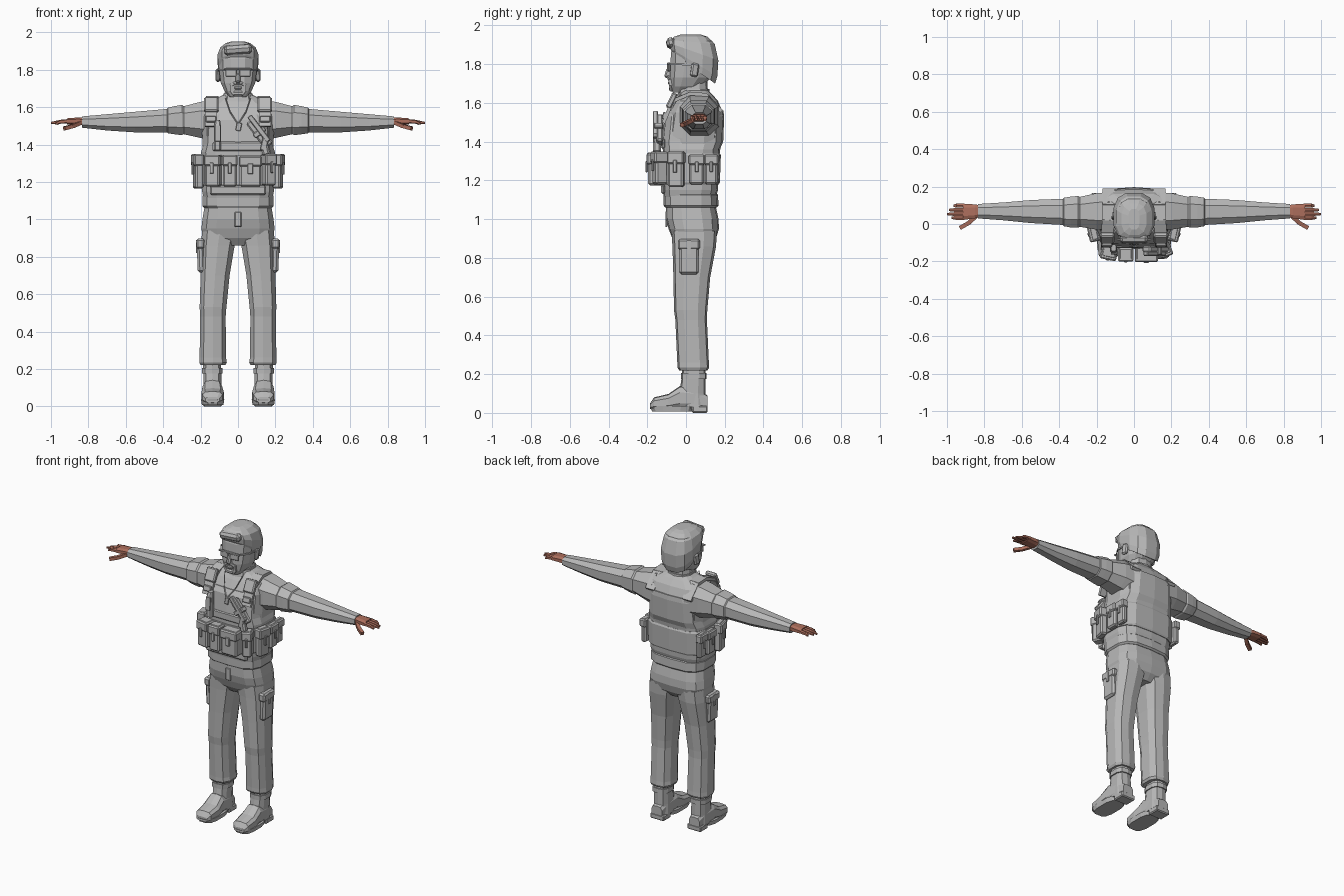
import bpy, bmesh, math
from mathutils import Vector, Matrix


def material(name, rgb):
    m = bpy.data.materials.new(name)
    m.diffuse_color = (*rgb, 1)
    return m


GREY = material("grey cloth", (0.48, 0.48, 0.48))
SKIN = material("brown skin", (0.42, 0.16, 0.11))


def finish(name, bm, mat=GREY):
    bmesh.ops.recalc_face_normals(bm, faces=bm.faces)
    me = bpy.data.meshes.new(name)
    bm.to_mesh(me)
    bm.free()
    me.materials.append(mat)
    ob = bpy.data.objects.new(name, me)
    bpy.context.collection.objects.link(ob)
    return ob


def loft(name, axis, rings, n=8, p=0.8, mat=GREY):
    """Rings are (position, a0, a1, b0, b1[, tilt]): extents on the other two axes."""
    bm = bmesh.new()
    loops = []
    big = math.cos(math.pi / n) ** p
    for t, a0, a1, b0, b1, *tilt in rings:
        loop = []
        for i in range(n):
            ang = 2 * math.pi * (i + 0.5) / n
            c, s = math.cos(ang), math.sin(ang)
            u = math.copysign(abs(c) ** p, c) / big
            v = math.copysign(abs(s) ** p, s) / big
            u, v = max(-1, min(1, u)), max(-1, min(1, v))
            a = (a0 + a1) / 2 + u * (a1 - a0) / 2
            b = (b0 + b1) / 2 + v * (b1 - b0) / 2
            k = t + (tilt[0] * v if tilt else 0)
            loop.append(bm.verts.new({'x': (k, a, b), 'y': (a, k, b), 'z': (a, b, k)}[axis]))
        loops.append(loop)
    for lo, hi in zip(loops, loops[1:]):
        for i in range(n):
            j = (i + 1) % n
            bm.faces.new((lo[i], lo[j], hi[j], hi[i]))
    bm.faces.new(loops[0])
    bm.faces.new(loops[-1])
    return finish(name, bm, mat)


def box(name, c, size, rot=(0, 0, 0), bevel=0.008, mat=GREY):
    bm = bmesh.new()
    bmesh.ops.create_cube(bm, size=1, matrix=Matrix.Diagonal((*size, 1)))
    if bevel:
        bmesh.ops.bevel(bm, geom=bm.edges[:], offset=bevel, segments=1, affect='EDGES')
    r = [Matrix.Rotation(a, 4, ax) for a, ax in zip(rot, 'XYZ')]
    bm.transform(Matrix.Translation(c) @ r[2] @ r[1] @ r[0])
    return finish(name, bm, mat)


def bars(name, pts, w, t, mat=GREY):
    """Flat band along a chain of points."""
    bm = bmesh.new()
    for p, q in zip(pts, pts[1:]):
        p, q = Vector(p), Vector(q)
        d = q - p
        m = Matrix.Translation((p + q) / 2) @ d.to_track_quat('Z', 'Y').to_matrix().to_4x4()
        bmesh.ops.create_cube(bm, size=1, matrix=m @ Matrix.Diagonal((w, t, d.length + t * 0.5, 1)))
    return finish(name, bm, mat)


def mirrored(ob):
    ob2 = ob.copy()
    ob2.data = ob.data.copy()
    ob2.name = ob.name + "_other"
    bpy.context.collection.objects.link(ob2)
    ob2.data.transform(Matrix.Scale(-1, 4, (1, 0, 0)))
    ob2.data.flip_normals()


# Trunk: shirt, vest, hem, hips
loft("shirt", 'z', [(1.05, -.18, .18, -.10, .155), (1.2, -.18, .18, -.10, .155),
     (1.42, -.19, .19, -.11, .185), (1.55, -.195, .195, -.09, .19), (1.61, -.185, .185, -.055, .165),
     (1.645, -.12, .12, -.03, .135), (1.665, -.08, .08, -.02, .115)], 14, .65)
loft("vest", 'z', [(1.115, -.185, .185, -.115, .155), (1.15, -.192, .192, -.12, .165),
     (1.36, -.197, .197, -.12, .175), (1.40, -.185, .185, -.125, .192), (1.53, -.175, .175, -.11, .197),
     (1.56, -.16, .16, -.09, .193)], 14, .6)
loft("vest_belt", 'z', [(1.18, -.2, .2, -.13, .17), (1.19, -.205, .205, -.135, .175),
     (1.33, -.205, .205, -.135, .18), (1.34, -.2, .2, -.13, .175)], 14, .6)
loft("jacket_hem", 'z', [(1.06, -.18, .18, -.108, .158), (1.07, -.19, .19, -.115, .168),
     (1.125, -.19, .19, -.115, .165), (1.135, -.18, .18, -.105, .155)], 14, .65)
loft("hips", 'z', [(.86, -.06, .06, -.04, .12), (.90, -.185, .185, -.07, .155), (.95, -.196, .196, -.09, .17),
     (1.0, -.19, .19, -.103, .168), (1.06, -.18, .18, -.103, .155)], 14, .65)
box("trouser_fly", (0, -.101, 1.0), (.035, .012, .08), bevel=.003)
box("vest_front_flap", (0, -.118, 1.155), (.30, .02, .05))

# Neck, head, hair
loft("neck", 'z', [(1.62, -.075, .075, -.035, .115), (1.72, -.068, .068, -.03, .11)], 10)
loft("collar", 'z', [(1.63, -.088, .088, -.045, .125), (1.672, -.078, .078, -.035, .12)], 10)
loft("head", 'z', [(1.655, -.045, .045, -.07, .02), (1.685, -.072, .072, -.08, .085), (1.73, -.092, .092, -.083, .13),
     (1.79, -.1, .1, -.08, .152), (1.86, -.102, .102, -.078, .155), (1.92, -.085, .085, -.06, .135),
     (1.94, -.05, .05, -.03, .10)], 12, .75)
loft("hair", 'z', [(1.775, -.1, .1, -.066, .15, -.075), (1.81, -.107, .107, -.082, .162, -.072),
     (1.865, -.109, .109, -.088, .167, -.045), (1.915, -.095, .095, -.085, .148, -.01),
     (1.942, -.066, .066, -.06, .11), (1.952, -.03, .03, -.03, .08)], 12, .75)
box("fringe", (.0, -.078, 1.908), (.15, .045, .05), (.25, -.08, 0), .014)
box("nose", (0, -.09, 1.752), (.026, .035, .05), (-.3, 0, 0), .008)
for x in (-.036, .036):
    box("spectacle_lens", (x, -.088, 1.785), (.062, .012, .045), (0, 0, x * 3), .004)
box("spectacle_bridge", (0, -.091, 1.803), (.15, .014, .01), bevel=.002)
mirrored(bars("spectacle_arm", [(.07, -.08, 1.80), (.104, -.03, 1.80), (.107, .05, 1.795)], .006, .01))
mirrored(box("ear", (.108, .045, 1.77), (.02, .04, .07), (-.15, 0, .25), .008))
mirrored(bars("goatee_side", [(.012, -.09, 1.732), (.036, -.082, 1.718), (.036, -.08, 1.69), (.022, -.08, 1.67)], .012, .016))
box("chin_beard", (0, -.077, 1.673), (.06, .022, .026), bevel=.007)
box("lips", (0, -.085, 1.703), (.04, .014, .018), bevel=.005)
box("moustache", (0, -.087, 1.728), (.05, .014, .012), bevel=.003)

# Sleeves with cuff folds
mirrored(loft("sleeve", 'x', [(.13, -.03, .17, 1.42, 1.64), (.20, -.03, .165, 1.435, 1.628),
     (.29, -.015, .145, 1.455, 1.605), (.30, -.02, .15, 1.45, 1.612), (.34, -.018, .146, 1.455, 1.605),
     (.375, -.012, .14, 1.46, 1.597), (.38, -.005, .135, 1.465, 1.59), (.55, .005, .128, 1.465, 1.575),
     (.7, .02, .115, 1.475, 1.562), (.835, .03, .107, 1.49, 1.55)], 8, .8))

# Hands
mirrored(loft("palm", 'x', [(.81, .04, .098, 1.5, 1.54), (.85, .03, .105, 1.505, 1.545),
     (.915, .022, .108, 1.508, 1.54)], 8, .7, SKIN))
for y, tip, z in ((.033, .975, 1.508), (.053, 1.0, 1.512), (.075, .99, 1.512), (.098, .965, 1.508)):
    mirrored(loft("finger", 'x', [(.905, y - .011, y + .011, 1.513, 1.536),
             (.95, y - .011, y + .011, 1.511, 1.532), (tip, y - .006, y + .006, z - .003, z + .009)], 6, .9, SKIN))
mirrored(bars("thumb", [(.845, .04, 1.515), (.885, .005, 1.498), (.925, -.018, 1.487)], .022, .02, SKIN))

# Trouser legs with knee bands and cuffs
mirrored(loft("trouser_leg", 'z', [(.22, .068, .2, -.035, .112), (.235, .06, .207, -.045, .12),
     (.26, .064, .205, -.045, .118), (.48, .066, .203, -.055, .108), (.53, .062, .205, -.062, .11),
     (.70, .045, .2, -.065, .125), (.86, .018, .197, -.07, .155), (.94, .0, .192, -.075, .16)], 10, .75))
mirrored(box("cargo_pocket", (.198, .015, .795), (.04, .10, .16), (0, .03, 0), .012))
mirrored(box("pocket_flap", (.2, .015, .87), (.046, .115, .055), (0, .03, 0), .01))
mirrored(bars("pocket_tab", [(.222, .015, .885), (.222, .016, .825)], .006, .02))

# Boots
mirrored(loft("boot_shaft", 'z', [(.03, .085, .185, -.03, .105), (.1, .088, .184, -.035, .1),
     (.2, .09, .186, -.02, .1), (.24, .09, .186, -.02, .1)], 10, .75))
mirrored(loft("boot_top_band", 'z', [(.175, .083, .193, -.026, .107), (.205, .083, .193, -.026, .107)], 10, .75))
mirrored(loft("boot_foot", 'y', [(-.185, .1, .175, .02, .05), (-.165, .082, .19, .015, .08),
     (-.09, .076, .195, .015, .098), (-.03, .084, .19, .015, .14), (.05, .088, .184, .015, .13),
     (.11, .1, .175, .015, .09)], 10, .7))
mirrored(loft("boot_sole", 'z', [(.008, .078, .193, -.175, .03), (.036, .073, .198, -.187, .04)], 12, .65))
mirrored(box("boot_heel", (.136, .072, .018), (.1, .08, .036), bevel=.006))

# Shoulder straps and pads
mirrored(bars("shoulder_strap", [(.145, -.115, 1.5), (.145, -.07, 1.61), (.138, .02, 1.648),
     (.135, .10, 1.642), (.135, .18, 1.56)], .065, .018))
mirrored(box("strap_pad", (.143, -.074, 1.612), (.075, .03, .085), (-.45, 0, 0), .007))
mirrored(box("strap_buckle", (.145, -.112, 1.535), (.055, .02, .035), (-.25, 0, 0), .004))


def pouch(x, y, w, d, z0, z1, turn=0):
    """Body with overhanging lid and closing tab, facing outward along turn."""
    out = Vector((math.sin(turn), -math.cos(turn), 0))
    h = z1 - z0
    c = Vector((x, y, (z0 + z1) / 2))
    box("pouch", c, (w, d, h), (0, 0, turn), .009)
    box("pouch_lid", c + out * .004 + Vector((0, 0, h * .32)), (w + .008, d + .01, h * .34), (0, 0, turn), .007)
    box("pouch_tab", c + out * (d / 2 + .008) + Vector((0, 0, h * .08)), (w * .25, .01, h * .35), (0, 0, turn), .003)


# Belt pouches: front row, corners, sides
pouch(-.132, -.148, .08, .07, 1.175, 1.345, -.2)
pouch(-.044, -.16, .075, .065, 1.175, 1.345)
pouch(.066, -.16, .115, .07, 1.175, 1.34)
pouch(.165, -.135, .06, .065, 1.18, 1.35, .4)
for s in (-1, 1):
    pouch(s * .212, .055, .075, .035, 1.18, 1.335, s * math.pi / 2)
    pouch(s * .202, .13, .065, .035, 1.18, 1.335, s * math.pi / 2)
    pouch(s * .213, -.05, .08, .045, 1.165, 1.35, s * 1.35)

# Chest gear: radio tube, sidearm, small canisters
loft("radio", 'z', [(1.37, -.128, -.09, -.155, -.115), (1.5, -.128, -.09, -.155, -.115),
     (1.53, -.122, -.096, -.145, -.11)], 8, .6)
bars("radio_clip", [(-.109, -.158, 1.42), (-.109, -.156, 1.5)], .03, .01)
box("holster", (.115, -.135, 1.46), (.055, .035, .17), (0, -.65, 0), .008)
box("sidearm_slide", (.112, -.158, 1.485), (.028, .025, .17), (0, -.65, 0), .004)
box("sidearm_grip", (.142, -.158, 1.405), (.035, .024, .08), (0, .25, 0), .005)
box("holster_band", (.115, -.142, 1.465), (.075, .045, .03), (0, -.65, 0), .005)
box("chest_canister", (.145, -.15, 1.375), (.04, .04, .07), (0, -.2, 0), .01)
box("chest_plate", (0, -.118, 1.39), (.27, .02, .05), bevel=.006)

# Neck chain with tag
mirrored(bars("neck_chain", [(.065, -.045, 1.645), (.04, -.088, 1.57), (.004, -.118, 1.515)], .005, .005))
box("neck_tag", (.004, -.122, 1.495), (.028, .008, .045), (0, .2, 0), .003)
